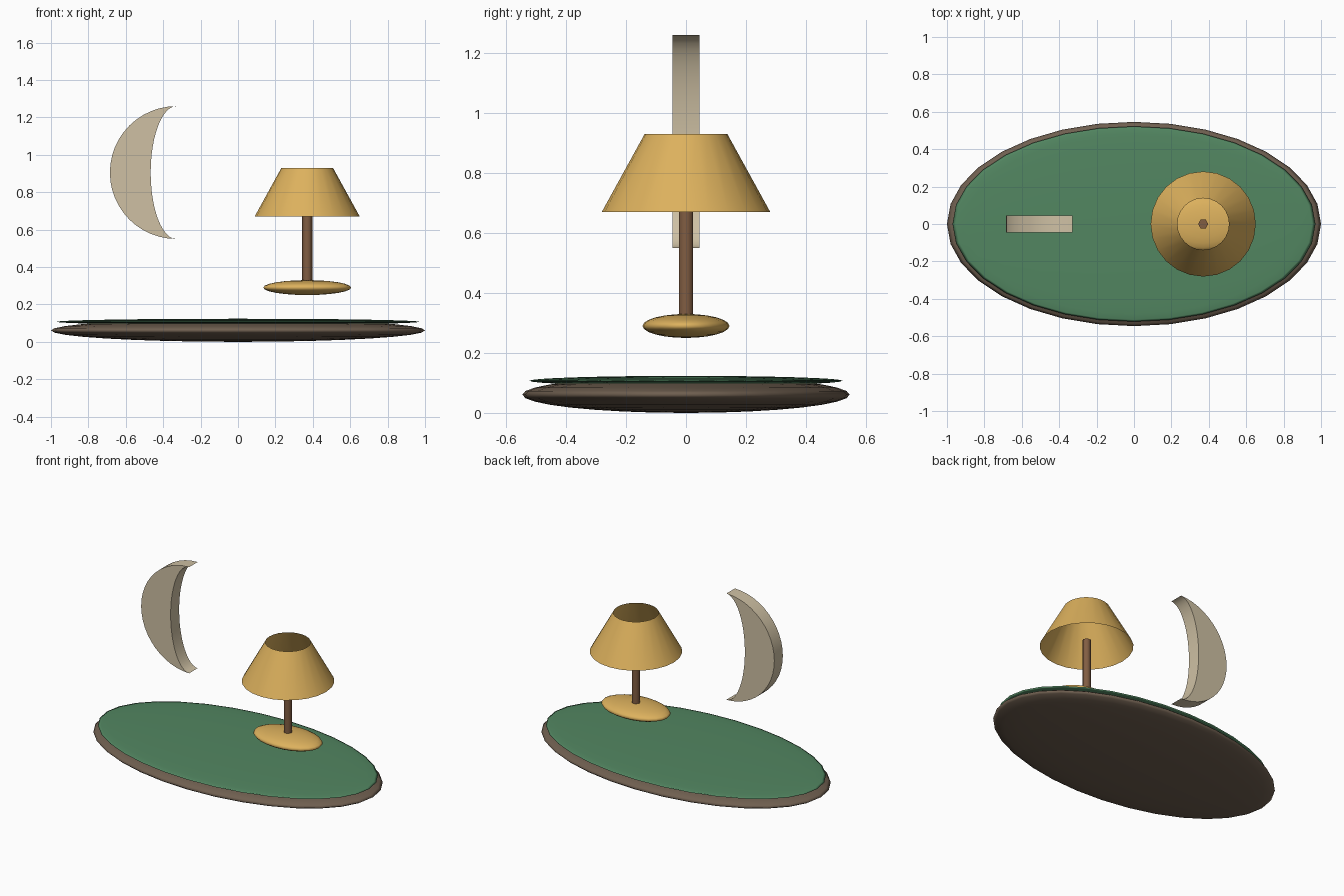
import bpy, bmesh
from math import sin, cos, pi, radians

if "Cube" in bpy.data.objects:
    bpy.data.objects.remove(bpy.data.objects["Cube"])


def material(name, color):
    m = bpy.data.materials.new(name)
    m.diffuse_color = (*color, 1)
    m.use_nodes = True
    m.node_tree.nodes["Principled BSDF"].inputs["Base Color"].default_value = m.diffuse_color
    return m


WOOD = material("dark_wood", (0.16, 0.115, 0.08))
GREEN = material("green", (0.085, 0.24, 0.12))
GOLD = material("gold", (0.72, 0.44, 0.11))
POLE = material("brown", (0.22, 0.11, 0.055))
CREAM = material("cream", (0.62, 0.53, 0.37))


def finish(name, bm, mat, angle=40):
    bmesh.ops.recalc_face_normals(bm, faces=bm.faces[:])
    me = bpy.data.meshes.new(name)
    bm.to_mesh(me)
    bm.free()
    ob = bpy.data.objects.new(name, me)
    bpy.context.collection.objects.link(ob)
    me.materials.append(mat)
    bpy.ops.object.select_all(action='DESELECT')
    ob.select_set(True)
    bpy.context.view_layer.objects.active = ob
    bpy.ops.object.shade_smooth_by_angle(angle=radians(angle))
    return ob


def ellipsoid(name, center, radii, mat, segments=32, rings=16):
    bm = bmesh.new()
    bmesh.ops.create_uvsphere(bm, u_segments=segments, v_segments=rings, radius=1)
    bmesh.ops.scale(bm, vec=radii, verts=bm.verts[:])
    bmesh.ops.translate(bm, vec=center, verts=bm.verts[:])
    return finish(name, bm, mat, 180)


def frustum(name, x, sides, r1, z1, r2, z2, mat, caps):
    bm = bmesh.new()
    rows = [[bm.verts.new((x + r * cos(2 * pi * i / sides), r * sin(2 * pi * i / sides), z))
             for i in range(sides)] for r, z in ((r1, z1), (r2, z2))]
    for i in range(sides):
        j = (i + 1) % sides
        bm.faces.new((rows[0][i], rows[0][j], rows[1][j], rows[1][i]))
    if caps:
        bm.faces.new(rows[0])
        bm.faces.new(rows[1])
    return finish(name, bm, mat, 65)


# Oval plinth and green top
ellipsoid("plinth", (0, 0, 0.061), (1, 0.546, 0.061), WOOD)
ellipsoid("green_top", (0, 0, 0.107), (0.97, 0.522, 0.0165), GREEN)

# Lamp: oval foot, hexagonal pole, open shade
LX = 0.37
ellipsoid("lamp_foot", (LX, 0, 0.29), (0.235, 0.145, 0.04), GOLD, 24, 12)
frustum("lamp_pole", LX, 6, 0.027, 0.29, 0.027, 0.71, POLE, True)
frustum("lamp_shade", LX, 24, 0.281, 0.67, 0.138, 0.93, GOLD, False)

# Crescent: half circle outside, half ellipse inside, extruded in depth
bm = bmesh.new()
N, CX, CZ, R, RI, H = 24, -0.33, 0.905, 0.355, 0.137, 0.045


def arc(rx, y):
    return [bm.verts.new((CX - rx * sin(pi * i / N), y, CZ + R * cos(pi * i / N)))
            for i in range(N + 1)]


fo, fi, bo, bi = arc(R, -H), arc(RI, -H), arc(R, H), arc(RI, H)
for i in range(N):
    for a, b in ((fo, fi), (fi, bi), (bi, bo), (bo, fo)):
        bm.faces.new((a[i], a[i + 1], b[i + 1], b[i]))
bmesh.ops.remove_doubles(bm, verts=bm.verts[:], dist=1e-4)
finish("crescent_moon", bm, CREAM, 30)
